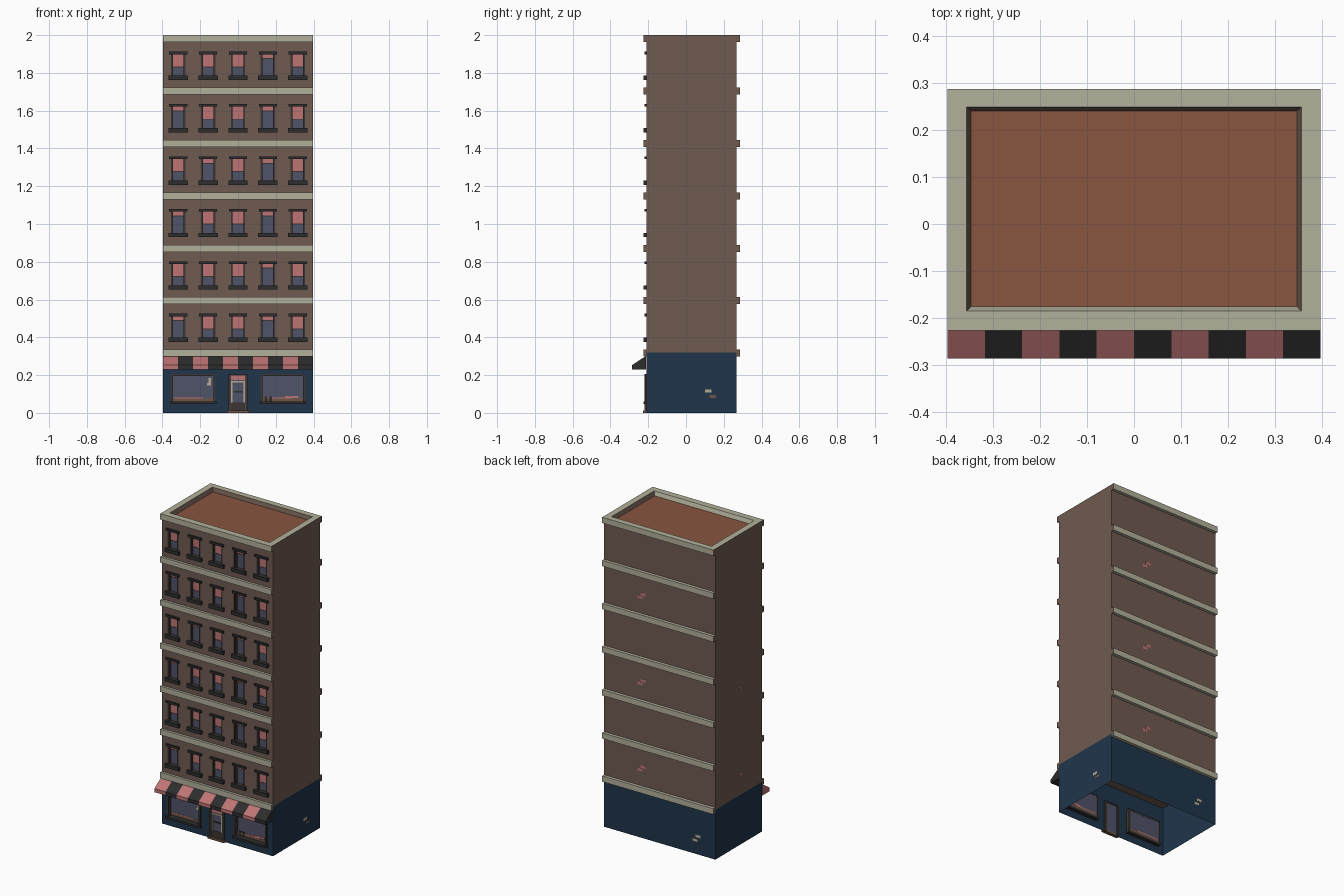
import bpy, bmesh

if "Cube" in bpy.data.objects:
    bpy.data.objects.remove(bpy.data.objects["Cube"])


def material(name, hexcode):
    vals = [int(hexcode[i:i + 2], 16) / 255 for i in (0, 2, 4)]
    lin = [v / 12.92 if v <= 0.04045 else ((v + 0.055) / 1.055) ** 2.4 for v in vals]
    m = bpy.data.materials.new(name)
    m.diffuse_color = (*lin, 1)
    m.use_nodes = True
    m.node_tree.nodes["Principled BSDF"].inputs["Base Color"].default_value = m.diffuse_color
    return m


BRICK = material("brown brick", "6f5b51")
TRIM = material("pale stone", "b2b09b")
ROOF = material("rust roof", "88553f")
NAVY = material("navy paint", "1f354a")
BLACK = material("charcoal", "2d2d2d")
FRAME = material("dark brown frame", "3c3632")
GLASS = material("blue grey glass", "505368")
PINK = material("dusty pink", "be7474")
TAN = material("tan", "b8ab94")
WOOD = material("wood", "6e5548")

W, FRONT, BACK, TOP = 0.396, -0.21, 0.267, 2.0
SPLIT, PITCH = 0.32, 0.2775          # top of shop floor, storey height
PANE, SHOP_PANE = -0.192, -0.188     # recessed glass planes


def finish(name, bm, *mats, recalc=True):
    if recalc:
        bmesh.ops.recalc_face_normals(bm, faces=bm.faces)
    me = bpy.data.meshes.new(name)
    bm.to_mesh(me)
    bm.free()
    for m in mats:
        me.materials.append(m)
    ob = bpy.data.objects.new(name, me)
    bpy.context.collection.objects.link(ob)
    return ob


def boxes(name, mat, items):
    """One object from boxes given as (x0, x1, y0, y1, z0, z1)."""
    bm = bmesh.new()
    for x0, x1, y0, y1, z0, z1 in items:
        vs = bmesh.ops.create_cube(bm, size=1)["verts"]
        for v in vs:
            v.co = (x1 if v.co.x > 0 else x0, y1 if v.co.y > 0 else y0, z1 if v.co.z > 0 else z0)
    return finish(name, bm, mat)


def ring(bm, x, y0, y1, z):
    return [bm.verts.new(p) for p in ((-x, y0, z), (x, y0, z), (x, y1, z), (-x, y1, z))]


def bridge(bm, a, b, mats=(0, 0, 0, 0)):
    """Join two rings; sides run front, right, back, left. None leaves a side open."""
    for i, m in enumerate(mats):
        j = (i + 1) % 4
        if m is not None:
            bm.faces.new((a[i], a[j], b[j], b[i])).material_index = m


def pierced_front(name, wall, xs, zs, pane_y):
    """Front wall on a grid; odd cells are recessed openings with glass."""
    bm = bmesh.new()

    def rect(x0, x1, z0, z1, y):
        return [bm.verts.new(p) for p in ((x0, y, z0), (x1, y, z0), (x1, y, z1), (x0, y, z1))]
    for i in range(len(xs) - 1):
        for k in range(len(zs) - 1):
            outer = rect(xs[i], xs[i + 1], zs[k], zs[k + 1], FRONT)
            if i % 2 and k % 2:
                inner = rect(xs[i], xs[i + 1], zs[k], zs[k + 1], pane_y)
                bridge(bm, outer, inner, (1, 1, 1, 1))
                bm.faces.new(inner).material_index = 2
            else:
                bm.faces.new(outer)
    bmesh.ops.remove_doubles(bm, verts=bm.verts, dist=1e-5)
    finish(name, bm, wall, FRAME, GLASS)


# Brick tower with a stone parapet rim and a sunken roof
bm = bmesh.new()
low = ring(bm, W, FRONT, BACK, SPLIT)
high = ring(bm, W, FRONT, BACK, TOP)
rim = ring(bm, 0.356, -0.185, 0.249, TOP)
deck = ring(bm, 0.346, -0.175, 0.24, TOP - 0.025)
bm.faces.new(low)
bridge(bm, low, high, (None, 0, 0, 0))
bridge(bm, high, rim, (1, 1, 1, 1))
bridge(bm, rim, deck, (1, 0, 0, 0))
bm.faces.new(deck).material_index = 2
finish("tower", bm, BRICK, TRIM, ROOF)

# Tower front with recessed windows
columns = [(c - 2) * 0.158 for c in range(5)]
storeys = [0.335 + PITCH * r for r in range(6)]
pierced_front("tower_front", BRICK,
              [-W] + [x + s * 0.038 for x in columns for s in (-1, 1)] + [W],
              [SPLIT] + [z + h for z in storeys for h in (0.06, 0.178)] + [TOP], PANE)

# Shop floor, open underneath, with recessed windows and door
bm = bmesh.new()
bridge(bm, ring(bm, W, FRONT, BACK, 0), ring(bm, W, FRONT, BACK, SPLIT), (None, 0, 0, 0))
finish("shop_walls", bm, NAVY)
SX = (0.237 - 0.118, 0.237 + 0.118)
pierced_front("shop_front", NAVY,
              [-W, -SX[1], -SX[0], -0.05, 0.05, SX[0], SX[1], W][:3] + [SX[0], SX[1], W],
              [0, 0.05, 0.205, SPLIT], SHOP_PANE)

# Stone bands on front and back of every storey, cornice included, with brick ends
bm = bmesh.new()
for t in storeys + [TOP]:
    for y0, y1 in ((-0.226, FRONT), (BACK, 0.287)):
        a, b = ring(bm, W, y0, y1, t - 0.037), ring(bm, W, y0, y1, t)
        bridge(bm, a, b, (0, 1, 0, 1))
        bm.faces.new(a)
        bm.faces.new(b)
finish("stone_bands", bm, TRIM, BRICK)

# Upper window parts
lintels, jambs, shades, sills, rails = [], [], [], [], []
for row, z in enumerate(storeys):
    for col, x in enumerate(columns):
        lintels.append((x - 0.048, x + 0.048, -0.22, FRONT, z + 0.176, z + 0.19))
        sills.append((x - 0.051, x + 0.051, -0.226, FRONT, z + 0.04, z + 0.063))
        for s in (-1, 1):
            c = x + s * 0.033
            jambs.append((c - 0.005, c + 0.005, -0.209, PANE, z + 0.06, z + 0.178))
        short = col == 3 or (col == 0 and row in (0, 2, 4)) or (col == 1 and row == 3)
        drop = 0.022 if short else 0.066
        shades.append((x - 0.028, x + 0.028, PANE - 0.002, PANE, z + 0.178 - drop, z + 0.178))
        rails.append((x - 0.028, x + 0.028, PANE - 0.003, PANE, z + 0.173 - drop, z + 0.178 - drop))
boxes("window_lintels", BLACK, lintels)
boxes("window_sills", BLACK, sills)
boxes("window_jambs", FRAME, jambs)
boxes("window_rails", FRAME, rails)
boxes("window_shades", PINK, shades)

# Shop windows and their display
frames, shelves, goods, sills = [], [], [], []
P = SHOP_PANE
for s in (-1, 1):
    x0, x1 = s * 0.237 - 0.119, s * 0.237 + 0.119
    for a, b, c, d in ((x0, x1, 0.196, 0.207), (x0, x0 + 0.012, 0.05, 0.207),
                       (x1 - 0.012, x1, 0.05, 0.207)):
        frames.append((a, b, -0.216, P + 0.001, c, d))
    sills.append((x0 - 0.004, x1 + 0.004, -0.226, P + 0.001, 0.047, 0.061))
    shelves.append((x0 + 0.012, x1 - 0.012, P - 0.002, P + 0.001, 0.061, 0.076))
    goods.append((x0 + 0.02, x1 - 0.07, P - 0.003, P + 0.001, 0.076, 0.082))
goods.append((0.25, 0.32, P - 0.003, P + 0.001, 0.08, 0.09))
boxes("shop_window_frames", FRAME, frames)
boxes("shop_window_sills", BLACK, sills)
boxes("display_shelves", WOOD, shelves)
boxes("display_goods", PINK, goods)
boxes("display_stands", BLACK, [(x, x + 0.015, P - 0.004, P, 0.061, 0.088) for x in (0.14, 0.165)])
boxes("hanging_card", TAN, [(-0.165, -0.142, P - 0.003, P, 0.145, 0.158),
                            (-0.155, -0.142, P - 0.003, P, 0.158, 0.185)])

# Door
boxes("door_frame", FRAME, [(-0.052, -0.04, -0.219, -0.2, 0, 0.207),
                            (0.04, 0.052, -0.219, -0.2, 0, 0.207),
                            (-0.052, 0.052, -0.219, -0.2, 0.198, 0.207)])
boxes("door_glass", GLASS, [(-0.04, 0.04, -0.213, -0.205, 0.012, 0.2)])
boxes("door_shade", PINK, [(-0.038, 0.038, -0.215, -0.207, 0.173, 0.198)])
boxes("door_trim", TAN, [(-0.036, -0.029, -0.216, -0.207, 0.055, 0.168),
                         (0.029, 0.036, -0.216, -0.207, 0.055, 0.168),
                         (-0.036, 0.036, -0.216, -0.207, 0.161, 0.168)])
boxes("door_panel", FRAME, [(-0.036, 0.036, -0.2155, -0.207, 0.012, 0.055)])
boxes("door_handle", BLACK, [(-0.024, 0.024, -0.217, -0.207, 0.108, 0.117)])
boxes("door_step", WOOD, [(-0.058, 0.058, -0.227, -0.205, 0, 0.013)])

# Striped awning: ten wedge slices
bm = bmesh.new()
step = 2 * W / 10
profile = [(-0.2115, 0.3), (-0.226, 0.292), (-0.286, 0.253), (-0.286, 0.23), (-0.2115, 0.23)]
for i in range(10):
    a, b = ([bm.verts.new((-W + step * k, y, z)) for y, z in profile] for k in (i, i + 1))
    fs = [bm.faces.new(a), bm.faces.new(b)]
    fs += [bm.faces.new((a[j], a[j - 1], b[j - 1], b[j])) for j in range(5)]
    for f in fs:
        f.material_index = i % 2
finish("awning", bm, PINK, BLACK)

# Odd bricks showing through the walls
T = 0.0008
boxes("side_bricks_pale", TAN, [(W, W + T, 0.1, 0.136, 0.107, 0.125)])
boxes("side_bricks_dull", WOOD, [(W, W + T, 0.125, 0.16, 0.08, 0.095)])
boxes("back_bricks_pale", TAN, [(-0.29, -0.255, BACK, BACK + T, 0.108, 0.125),
                                (-0.27, -0.235, BACK, BACK + T, 0.08, 0.096)])
red = []
for z in (0.447, 1.002, 1.557):
    red += [(0.10, 0.135, BACK, BACK + T, z + 0.002, z + 0.02),
            (0.122, 0.157, BACK, BACK + T, z - 0.02, z - 0.002)]
red += [(-W - T, -W, 0.0, 0.03, z, z + 0.014) for z in (0.447, 1.002)]
boxes("red_bricks", PINK, red)
